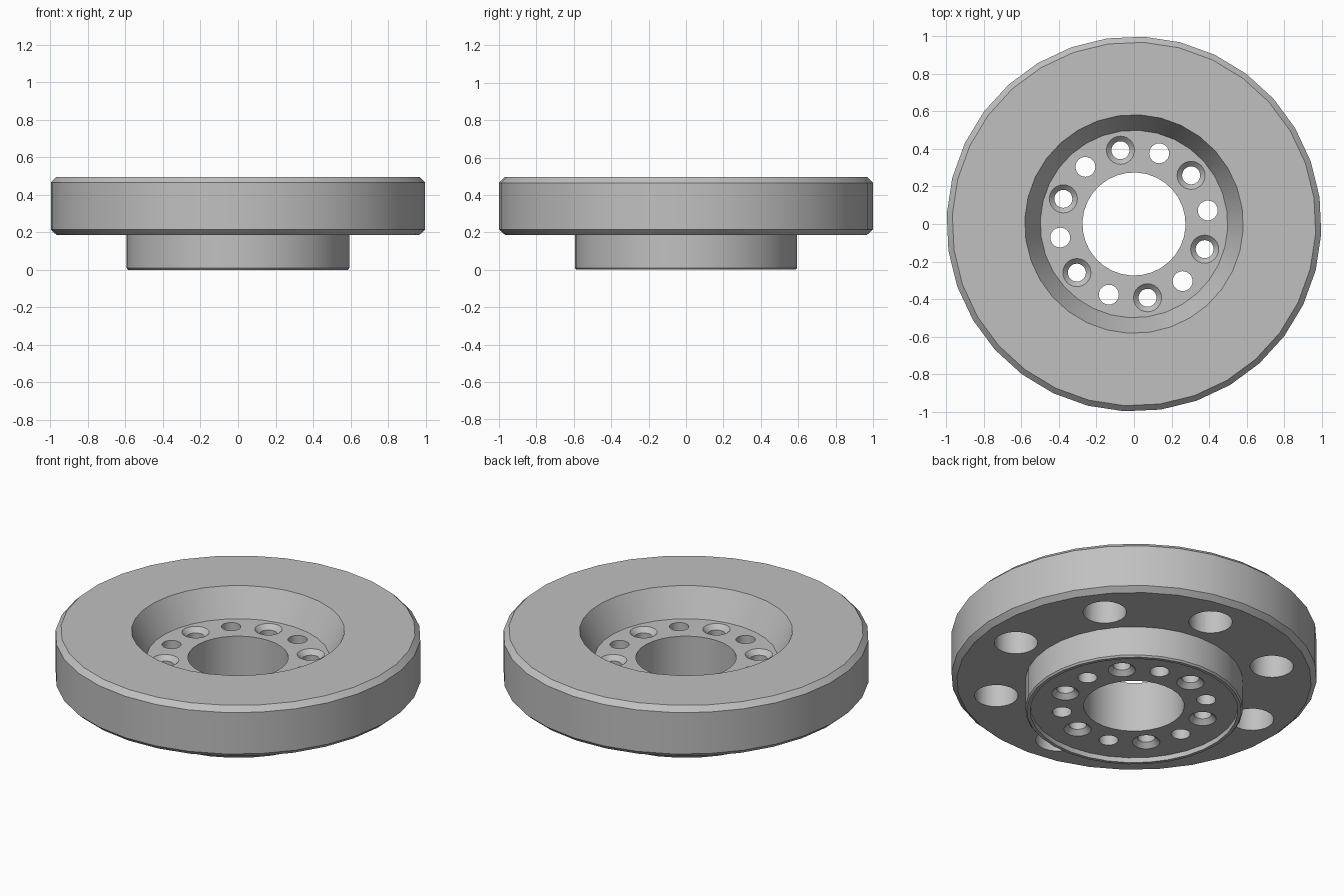
import bpy, bmesh
from math import radians, cos, sin, tau
from mathutils import Matrix, Vector

cube = bpy.data.objects.get("Cube")
if cube:
    bpy.data.objects.remove(cube, do_unlink=True)

steel = bpy.data.materials.new("machined grey")
steel.use_nodes = True
colour = (0.53, 0.53, 0.53, 1)
steel.diffuse_color = colour
steel.node_tree.nodes["Principled BSDF"].inputs["Base Color"].default_value = colour


def lathe(bm, profile, steps, centre=(0, 0, 0), start=0, closed=False):
    """Revolve an (r, z) profile about a vertical axis."""
    shift = Matrix.Translation(centre) @ Matrix.Rotation(start, 4, "Z")
    verts = [bm.verts.new(shift @ Vector((r, 0, z))) for r, z in profile]
    edges = [bm.edges.new(pair) for pair in zip(verts, verts[1:])]
    if closed:
        edges.append(bm.edges.new((verts[-1], verts[0])))
    bmesh.ops.spin(bm, geom=verts + edges, cent=centre, axis=(0, 0, 1),
                   angle=tau, steps=steps, use_merge=False)


def make_object(name, bm):
    bmesh.ops.remove_doubles(bm, verts=bm.verts, dist=0.0001)
    bmesh.ops.recalc_face_normals(bm, faces=bm.faces)
    mesh = bpy.data.meshes.new(name)
    bm.to_mesh(mesh)
    bm.free()
    mesh.materials.append(steel)
    obj = bpy.data.objects.new(name, mesh)
    bpy.context.collection.objects.link(obj)
    return obj


def ring(count, radius, first):
    """Points spaced evenly on a bolt circle."""
    for i in range(count):
        a = radians(first) + tau * i / count
        yield radius * cos(a), radius * sin(a), 0


# Flange with chamfered rim, dished top, hub and recessed hub face
bm = bmesh.new()
lathe(bm, [(.275, .03), (.568, .03), (.568, 0), (.587, 0), (.595, .01),
           (.595, .187), (.97, .187), (1, .215), (1, .465), (.97, .495),
           (.583, .495), (.5, .333), (.275, .333)],
      32, start=radians(8.25), closed=True)
flange = make_object("hub_flange", bm)

# Hole cutters
bm = bmesh.new()
plain = [(0, -.1), (.053, -.1), (.053, .45), (0, .45)]
countersunk = [(0, -.05), (.075, -.05), (.075, .03), (.048, .057),
               (.048, .306), (.075, .333), (.075, .4), (0, .4)]
blind = [(0, .1), (.119, .1), (.119, .39), (0, .39)]
for profile, count, radius, first in ((plain, 6, .4, 10.4),
                                      (countersunk, 6, .4, 40.4),
                                      (blind, 8, .77, 38)):
    for point in ring(count, radius, first):
        lathe(bm, profile, 24, centre=point)
cutter = make_object("hole_cutter", bm)
cutter.hide_render = True

# Drill the holes
drill = flange.modifiers.new("holes", "BOOLEAN")
drill.operation = "DIFFERENCE"
drill.solver = "EXACT"
drill.object = cutter
bpy.ops.object.select_all(action="DESELECT")
bpy.context.view_layer.objects.active = flange
flange.select_set(True)
bpy.ops.object.modifier_apply(modifier=drill.name)
bpy.data.objects.remove(cutter, do_unlink=True)
bpy.ops.object.shade_smooth_by_angle(angle=radians(25))
